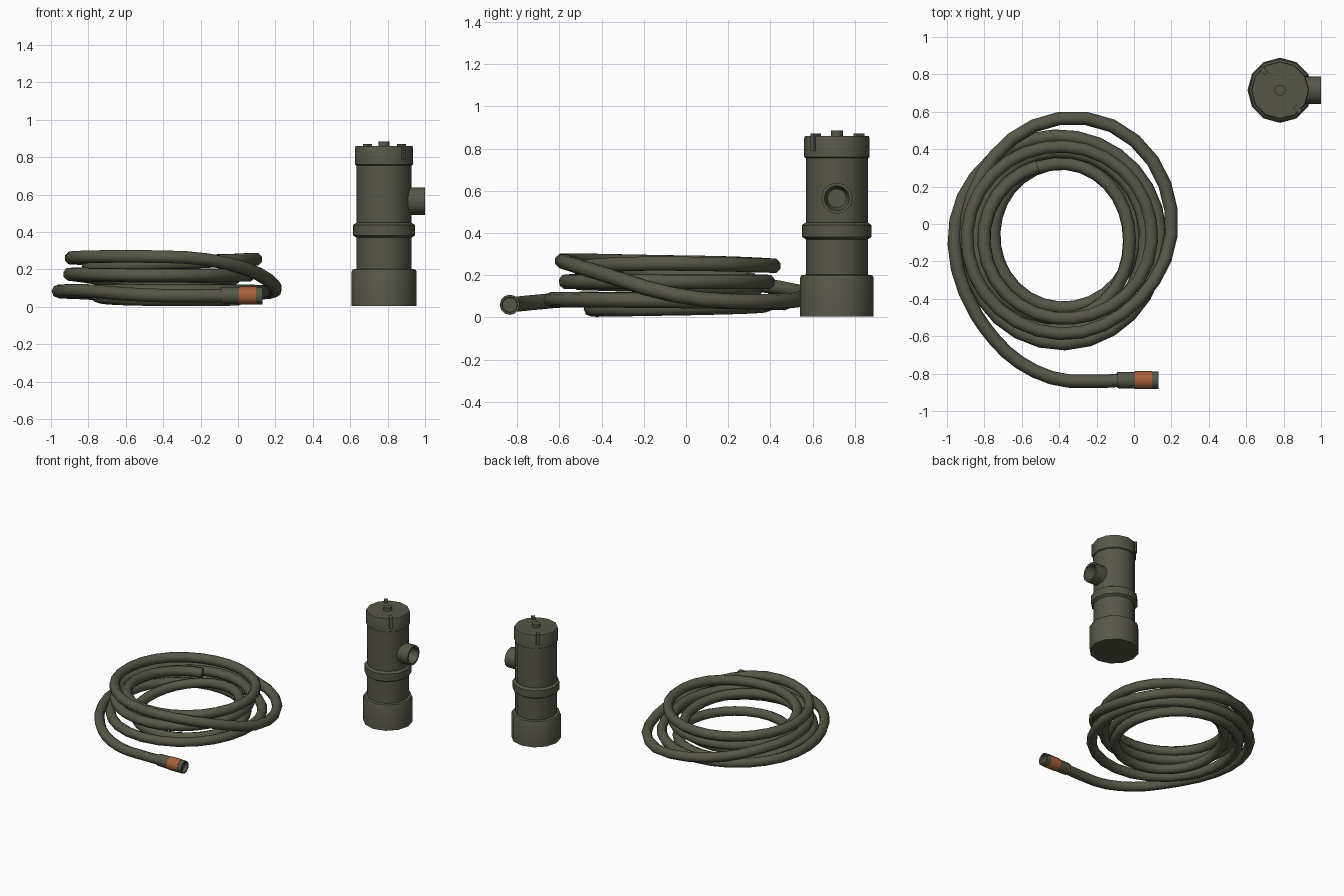
import bpy, bmesh, math
from mathutils import Vector, Matrix

if "Cube" in bpy.data.objects:
    bpy.data.objects.remove(bpy.data.objects["Cube"])


def material(name, rgb):
    m = bpy.data.materials.new(name)
    m.diffuse_color = (*rgb, 1)
    m.use_nodes = True
    m.node_tree.nodes["Principled BSDF"].inputs["Base Color"].default_value = m.diffuse_color
    return m


OLIVE = material("dark olive", (0.094, 0.094, 0.066))
ORANGE = material("rust orange", (0.40, 0.12, 0.045))


def smooth(ob, angle):
    bpy.ops.object.select_all(action='DESELECT')
    ob.select_set(True)
    bpy.context.view_layer.objects.active = ob
    bpy.ops.object.shade_smooth_by_angle(angle=math.radians(angle))


def finish(name, bm, mat, matrix=None, angle=50):
    bmesh.ops.recalc_face_normals(bm, faces=bm.faces[:])
    me = bpy.data.meshes.new(name)
    bm.to_mesh(me)
    bm.free()
    ob = bpy.data.objects.new(name, me)
    bpy.context.collection.objects.link(ob)
    if matrix:
        me.transform(matrix)
    me.materials.append(mat)
    smooth(ob, angle)
    return ob


def lathe(name, profile, mat, sides=12, matrix=None):
    """Revolve (radius, height) points around z; radius 0 closes the end."""
    bm = bmesh.new()
    rings = []
    for r, z in profile:
        if r == 0:
            rings.append([bm.verts.new((0, 0, z))] * sides)
        else:
            rings.append([bm.verts.new((r * math.cos(a), r * math.sin(a), z))
                          for a in (2 * math.pi * i / sides for i in range(sides))])
    for lo, hi in zip(rings, rings[1:]):
        for i in range(sides):
            j = (i + 1) % sides
            quad = [lo[i], lo[j], hi[j], hi[i]]
            bm.faces.new(list(dict.fromkeys(quad)))
    return finish(name, bm, mat, matrix)


# --- hydrant: base, body, collar and cap as one turned profile
at = Matrix.Translation((0.781, 0.715, 0))
lathe("hydrant_body", [
    (0, 0.005), (0.174, 0.005), (0.174, 0.188), (0.168, 0.2), (0.147, 0.203),
    (0.147, 0.37), (0.165, 0.382), (0.165, 0.438), (0.147, 0.45),
    (0.147, 0.755), (0.155, 0.76), (0.155, 0.85), (0.151, 0.86), (0, 0.86)],
    OLIVE, 12, at)
lathe("top_knob", [(0, 0.85), (0.03, 0.85), (0.03, 0.885), (0, 0.885)], OLIVE, 10, at)

# hollow side outlet
lathe("side_outlet", [(0, 0.1), (0.074, 0.1), (0.074, 0.219), (0.06, 0.219),
                      (0.045, 0.15), (0, 0.15)], OLIVE, 12,
      Matrix.Translation((0.781, 0.715, 0.565)) @ Matrix.Rotation(math.pi / 2, 4, 'Y'))

# clips hooked over the rim of the cap
for n, deg in enumerate((130, -47)):
    bm = bmesh.new()
    for size, pos in (((0.045, 0.025, 0.02), (0.137, 0, 0.861)),
                      ((0.02, 0.025, 0.083), (0.15, 0, 0.83))):
        bmesh.ops.create_cube(bm, size=1, matrix=Matrix.Translation(pos)
                              @ Matrix.Diagonal((*size, 1)))
    finish(f"cap_clip_{n + 1}", bm, OLIVE, at @ Matrix.Rotation(math.radians(deg), 4, 'Z'))

# --- hose as a spiral: (clockwise degrees from the front, radius, height)
keys = [
    (-24, .846, .06), (-12, .798, .06), (1, .772, .06), (19, .712, .07),     # free end
    (40, .638, .085), (66, .588, .085), (106, .563, .08),
    (180, .53, .07), (270, .53, .08), (360, .58, .085), (450, .50, .08),     # low turns
    (540, .44, .06), (630, .40, .045), (720, .39, .04), (810, .36, .06),
    (900, .385, .12), (990, .365, .15),
    (1080, .45, .165), (1350, .45, .17), (1440, .51, .17), (1555, .52, .17),  # middle turns
    (1620, .625, .11), (1650, .645, .08), (1700, .60, .09), (1750, .54, .21),  # loose loop
    (1790, .53, .265), (1900, .50, .26), (1980, .475, .245),                  # top turn
    (2085, .485, .255), (2150, .45, .235), (2325, .385, .18)]


def slope(i, k):
    a, b = keys[max(i - 1, 0)], keys[min(i + 1, len(keys) - 1)]
    return (b[k] - a[k]) / (b[0] - a[0])


def hermite(i, k, deg):
    """Smooth value of column k between keys i and i + 1."""
    w = keys[i + 1][0] - keys[i][0]
    t = (deg - keys[i][0]) / w
    return ((2 * t**3 - 3 * t**2 + 1) * keys[i][k] + (3 * t**2 - 2 * t**3) * keys[i + 1][k]
            + (t**3 - 2 * t**2 + t) * w * slope(i, k) + (t**3 - t**2) * w * slope(i + 1, k))


path = []
for deg in [*range(-24, 46, 7), *range(46, keys[-1][0], 13)]:
    i = max(n for n in range(len(keys) - 1) if keys[n][0] <= deg)
    r, z, a = hermite(i, 1, deg), hermite(i, 2, deg), math.radians(deg)
    path.append(Vector((-0.39 - r * math.sin(a), -0.06 - r * math.cos(a), z)))

cu = bpy.data.curves.new("hose", 'CURVE')
cu.dimensions = '3D'
cu.bevel_depth = 0.036
cu.bevel_resolution = 2
cu.use_fill_caps = True
sp = cu.splines.new('POLY')
sp.points.add(len(path) - 1)
for pt, p in zip(sp.points, path):
    pt.co = (*p, 1)
cu.materials.append(OLIVE)
hose = bpy.data.objects.new("hose", cu)
bpy.context.collection.objects.link(hose)
bpy.ops.object.select_all(action='DESELECT')
hose.select_set(True)
bpy.context.view_layer.objects.active = hose
bpy.ops.object.convert(target='MESH')
smooth(bpy.context.view_layer.objects.active, 60)

# --- hose coupling: sleeve, orange grip band and open tip
end = Matrix.Translation((0, -0.835, 0.06)) @ Matrix.Rotation(math.pi / 2, 4, 'Y')
lathe("coupling_sleeve", [(0, -0.09), (0.043, -0.09), (0.045, 0.005), (0, 0.005)],
      OLIVE, 12, end)
lathe("grip_band", [(0, 0.005), (0.048, 0.005), (0.048, 0.097), (0, 0.097)],
      ORANGE, 12, end)
lathe("coupling_tip", [(0, 0.09), (0.047, 0.097), (0.047, 0.13), (0.037, 0.13),
                       (0.035, 0.105), (0, 0.105)], OLIVE, 12, end)
